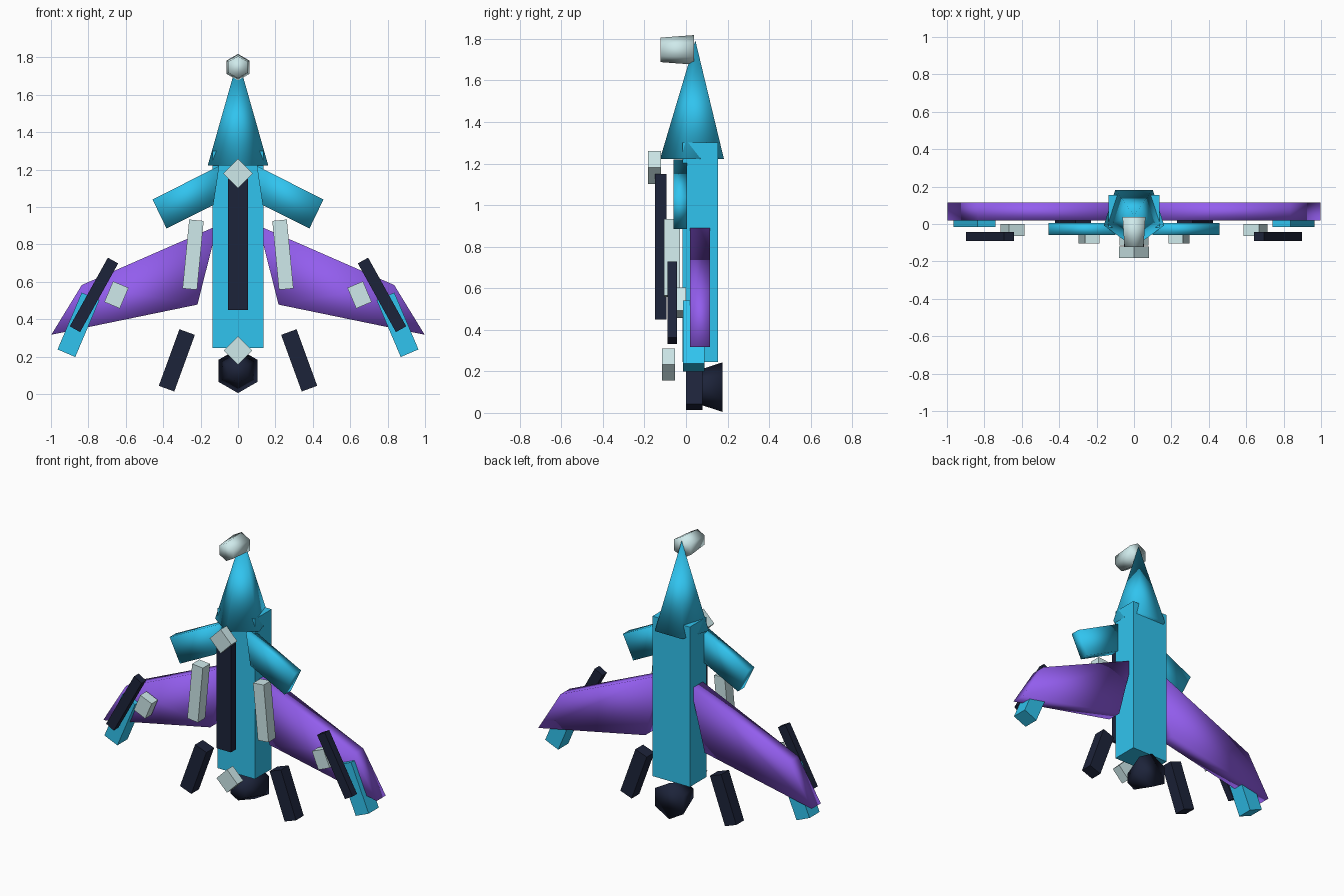
import bpy
from math import sin, cos, pi, radians

if "Cube" in bpy.data.objects:
    bpy.data.objects.remove(bpy.data.objects["Cube"])


def material(name, rgb):
    m = bpy.data.materials.new(name)
    m.diffuse_color = (*rgb, 1)
    m.use_nodes = True
    m.node_tree.nodes["Principled BSDF"].inputs["Base Color"].default_value = m.diffuse_color
    return m


TEAL = material("teal", (0.03, 0.55, 0.86))
PURPLE = material("purple", (0.29, 0.11, 0.85))
DARK = material("dark_navy", (0.012, 0.017, 0.042))
PALE = material("pale_grey", (0.62, 0.82, 0.83))


def box(name, mat, centre, size, y0, y1, tilt=0):
    """Box given by its front-view centre (x, z), width and height, and y range."""
    bpy.ops.mesh.primitive_cube_add(size=1, location=(centre[0], (y0 + y1) / 2, centre[1]))
    o = bpy.context.object
    o.name = name
    o.scale = (size[0], y1 - y0, size[1])
    o.rotation_euler.y = radians(tilt)
    o.data.materials.append(mat)


def loft(name, mat, ring_a, ring_b, smooth=True):
    """Solid joining two rings of points with capped ends."""
    n = len(ring_a)
    faces = [tuple(range(n))[::-1], tuple(range(n, 2 * n))]
    faces += [(i, (i + 1) % n, n + (i + 1) % n, n + i) for i in range(n)]
    me = bpy.data.meshes.new(name)
    me.from_pydata(ring_a + ring_b, [], faces)
    o = bpy.data.objects.new(name, me)
    bpy.context.collection.objects.link(o)
    me.materials.append(mat)
    if smooth:
        me.shade_smooth()
    bpy.context.view_layer.objects.active = o
    bpy.ops.object.mode_set(mode='EDIT')
    bpy.ops.mesh.select_all(action='SELECT')
    bpy.ops.mesh.normals_make_consistent(inside=False)
    bpy.ops.object.mode_set(mode='OBJECT')


def hex_ring(y, z, r):
    return [(r * sin(i * pi / 3), y, z + r * cos(i * pi / 3)) for i in range(6)]


def plate(name, mat, outline, y0, y1, side):
    """Flat wing panel from a front-view outline, mirrored by side."""
    loft(name, mat, [(side * x, y0, z) for x, z in outline],
         [(side * x, y1, z) for x, z in outline])


# Fuselage and five-sided nose cone
box("fuselage", TEAL, (0, 0.773), (0.272, 1.055), -0.018, 0.155)
bpy.ops.mesh.primitive_cone_add(vertices=5, radius1=0.17, depth=0.57,
                                location=(0, 0.045, 1.507))
nose = bpy.context.object
nose.name = "nose_cone"
nose.data.materials.append(TEAL)
front = min(v.co.y for v in nose.data.vertices)
if front > -0.16:  # turn a corner to the front
    nose.rotation_euler.z = pi
nose.data.shade_smooth()

# Nose tip and rear thruster
loft("nose_tip", PALE, hex_ring(-0.122, 1.747, 0.059), hex_ring(0.038, 1.747, 0.071))
loft("thruster", DARK, hex_ring(0.0, 0.124, 0.062), hex_ring(0.175, 0.124, 0.119))

# Spine panel and diamond plates on the front
box("spine_panel", DARK, (0, 0.8), (0.106, 0.7), -0.15, -0.095)
box("upper_diamond", PALE, (0, 1.18), (0.112, 0.112), -0.182, -0.12, 45)
box("lower_diamond", PALE, (0, 0.233), (0.108, 0.108), -0.115, -0.053, 45)

WING = [(0.11, 0.9), (0.835, 0.583), (0.998, 0.317), (0.217, 0.478)]
CANARD = [(0.1, 1.22), (0.457, 1.04), (0.382, 0.885), (0.132, 1.01)]

for side, label in ((-1, "left"), (1, "right")):
    # Main wing and canard
    plate(label + "_wing", PURPLE, WING, 0.02, 0.115, side)
    plate(label + "_canard", TEAL, CANARD, -0.06, 0.005, side)
    # Attachments that splay outward toward the bottom
    for name, mat, x, z, size, y0, y1, tilt in (
        ("side_block", PALE, 0.24, 0.745, (0.078, 0.37), -0.105, -0.03, 5.5),
        ("wing_cannon", DARK, 0.77, 0.53, (0.063, 0.42), -0.09, -0.043, 29),
        ("wing_block", PALE, 0.65, 0.53, (0.09, 0.12), -0.065, 0.0, 23),
        ("wingtip_pod", TEAL, 0.853, 0.37, (0.103, 0.33), -0.015, 0.09, 23),
        ("tail_leg", DARK, 0.327, 0.18, (0.088, 0.322), 0.0, 0.08, 20),
    ):
        box(f"{label}_{name}", mat, (side * x, z), size, y0, y1, -side * tilt)
